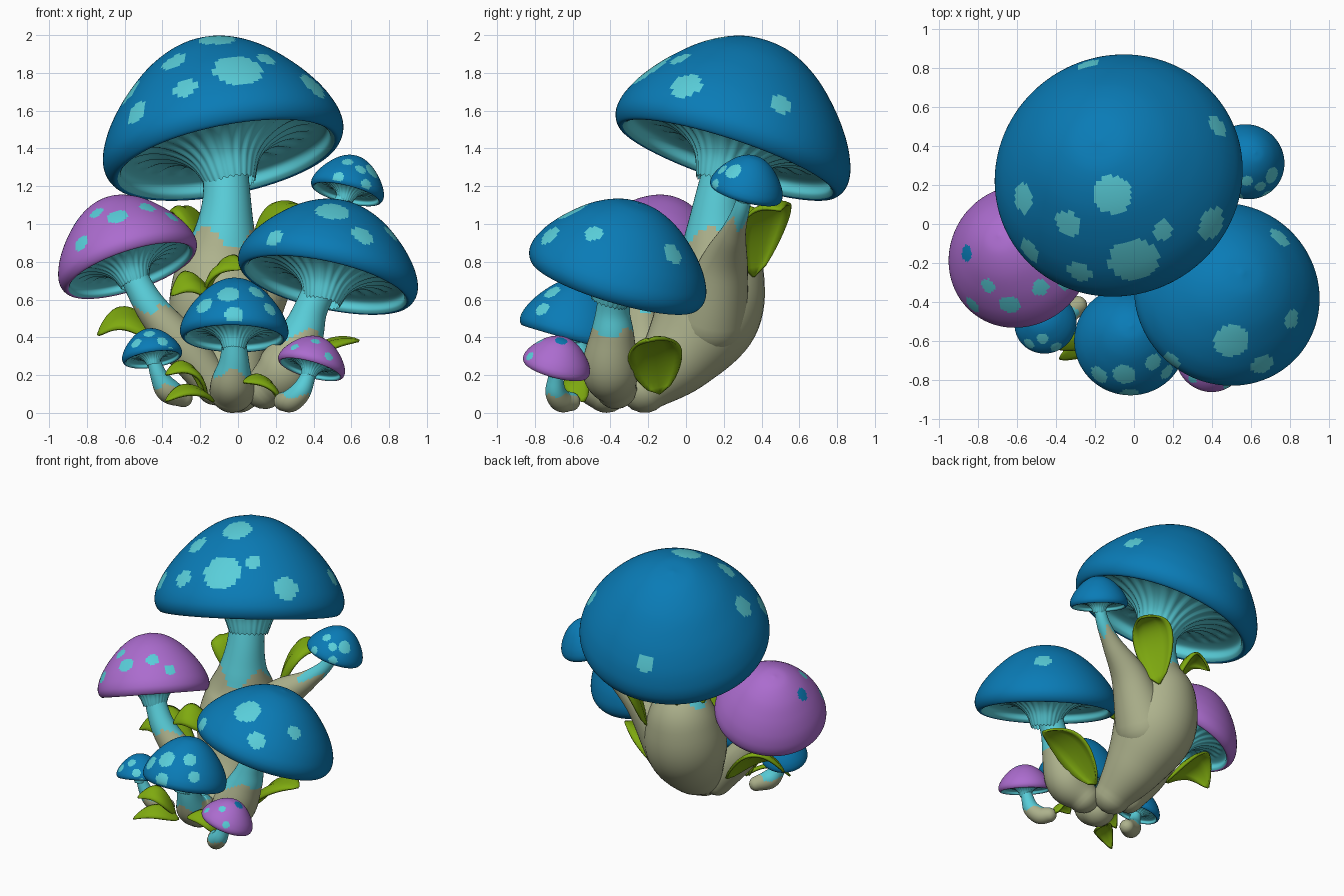
import bpy, bmesh, math
from mathutils import Vector, Quaternion
from mathutils.bvhtree import BVHTree

if "Cube" in bpy.data.objects:
    bpy.data.objects.remove(bpy.data.objects["Cube"])


def material(name, rgb):
    m = bpy.data.materials.new(name)
    m.use_nodes = True
    m.diffuse_color = (*rgb, 1)
    bsdf = next(n for n in m.node_tree.nodes if n.type == 'BSDF_PRINCIPLED')
    bsdf.inputs["Base Color"].default_value = (*rgb, 1)
    return m


blue = material("cap blue", (0.003, 0.2, 0.47))
purple = material("cap purple", (0.41, 0.15, 0.62))
cyan = material("pale cyan", (0.1, 0.62, 0.7))
cream = material("stem cream", (0.42, 0.445, 0.265))
green = material("leaf green", (0.21, 0.4, 0.005))


def spline(points, steps):
    """Catmull-Rom interpolation through points of any dimension."""
    p = [Vector(q) for q in points]
    p = [p[0] * 2 - p[1]] + p + [p[-1] * 2 - p[-2]]
    out = []
    for a, b, c, d in zip(p, p[1:], p[2:], p[3:]):
        for k in range(steps):
            t = k / steps
            out.append((b * 2 + (c - a) * t + (a * 2 - b * 5 + c * 4 - d) * t * t
                        + (b * 3 - a - c * 3 + d) * t ** 3) / 2)
    return out + [p[-2]]


def grid(bm, rows, closed):
    """Bridge rows of points with quads and return them per row."""
    vs = [[bm.verts.new(co) for co in row] for row in rows]
    bands = []
    for r, s in zip(vs, vs[1:]):
        n = len(r)
        bands.append([bm.faces.new((r[i], r[(i + 1) % n], s[(i + 1) % n], s[i]))
                      for i in range(n if closed else n - 1)])
    return bands


def finish(name, bm, mats):
    bmesh.ops.remove_doubles(bm, verts=bm.verts, dist=0.0001)
    bmesh.ops.recalc_face_normals(bm, faces=bm.faces)
    me = bpy.data.meshes.new(name)
    bm.to_mesh(me)
    bm.free()
    for m in mats:
        me.materials.append(m)
    ob = bpy.data.objects.new(name, me)
    bpy.context.scene.collection.objects.link(ob)
    for poly in me.polygons:
        poly.use_smooth = True
    return ob


DOME = [(0, 1), (.25, .95), (.5, .795), (.72, .565), (.88, .335), (.97, .14), (1, 0)]
UNDER = [(.985, -.09), (.935, -.15), (.88, -.12), (.84, -.03), (.62, .01),
         (.42, -.05), (.28, -.17), (.2, -.36)]
STEPS, SEGMENTS = 8, 128


def cap(name, centre, radius, height, axis, colour, front, top, odd):
    """Lathed cap with a rolled lip, ridged gills and round spots."""
    c = Vector(centre)
    turn = Vector((0, 0, 1)).rotation_difference(Vector(axis).normalized())
    profile = [(r * radius, h * height) for r, h in DOME]
    profile += [(r * radius, h * radius) for r, h in UNDER]
    curve = spline(profile, STEPS)
    ring = (len(DOME) + 1) * STEPS + STEPS // 2
    rows = []
    for j, (r, h) in enumerate(curve):
        ridge = 0.01 * radius if j > ring + 2 * STEPS else 0
        row = []
        for i in range(SEGMENTS):
            a = math.tau * i / SEGMENTS
            local = Vector((r * math.cos(a), r * math.sin(a), h + ridge * math.cos(24 * a)))
            row.append(c + turn @ local)
        rows.append(row)
    bm = bmesh.new()
    bands = grid(bm, rows, True)
    tree = BVHTree.FromBMesh(bm)
    # spots are projected onto the cap from the front or from above
    marks = [((x, -5, z), (0, 1, 0), s, 1) for x, z, s in front]
    marks += [((x, y, 5), (0, 0, -1), s, 1) for x, y, s in top]
    marks += [((x, y, 5), (0, 0, -1), s, 2) for x, y, s in odd]
    spots = []
    for start, way, size, slot in marks:
        hit = tree.ray_cast(Vector(start), Vector(way))[0]
        if hit:
            spots.append((hit, size, slot))
    for j, band in enumerate(bands):
        for f in band:
            if j >= ring:
                f.material_index = 1
            elif j < len(DOME) * STEPS:
                mid = f.calc_center_median()
                for hit, size, slot in spots:
                    if (mid - hit).length < size:
                        f.material_index = slot
    finish(name, bm, [colour, cyan, blue])


def stem(name, path, split):
    """Tapered tube with a rounded foot, cream below the split height."""
    pts = spline(path, 8)
    pos, rad = [p.to_3d() for p in pts], [p[3] for p in pts]
    t0 = (pos[1] - pos[0]).normalized()
    foot = [math.radians(a) for a in (89.9, 70, 50, 30, 15)]
    pos = [pos[0] - t0 * rad[0] * math.sin(a) for a in foot] + pos
    rad = [rad[0] * math.cos(a) for a in foot] + rad
    u, old, rows, n = t0.orthogonal().normalized(), t0, [], 40
    for k, (p, r) in enumerate(zip(pos, rad)):
        t = (pos[min(k + 1, len(pos) - 1)] - pos[max(k - 1, 0)]).normalized()
        u = old.rotation_difference(t) @ u
        v, old = t.cross(u), t
        rows.append([p + (u * math.cos(a) + v * math.sin(a)) * r
                     for a in (math.tau * i / n for i in range(n))])
    bm = bmesh.new()
    for band in grid(bm, rows, True):
        for i, f in enumerate(band):
            wave = 0.2 * max(rad) * math.sin(i * math.tau * 3 / n)
            f.material_index = int(f.calc_center_median().z > split + wave)
    finish(name, bm, [cream, cyan])


def mushroom(name, centre, radius, height, axis, colour, path, split,
             front=(), top=(), odd=()):
    cap(name + "_cap", centre, radius, height, axis, colour, front, top, odd)
    stem(name + "_stem", path + [(*centre, radius * 0.19)], split)


def leaf(name, base, mid, tip, width, roll):
    """Arched, cupped leaf with a central crease, rolled about its length."""
    a, m, b = Vector(base), Vector(mid), Vector(tip)
    ctrl = m * 2 - (a + b) / 2
    flat = Vector((b.x - a.x, b.y - a.y, 0))
    side = Quaternion(flat, math.radians(roll)) @ Vector((-flat.y, flat.x, 0)).normalized()
    rows, n = [], 18
    for k in range(n + 1):
        t = k / n
        p = a * (1 - t) ** 2 + ctrl * 2 * t * (1 - t) + b * t * t
        tangent = ((ctrl - a) * (1 - t) + (b - ctrl) * t).normalized()
        normal = tangent.cross(side)
        w = width * (0.02 + math.sin(math.pi * t ** 0.8) ** 0.75)
        rows.append([p + side * w * s + normal * w * (0.35 * abs(s) - 0.55 * s * s)
                     for s in (-1, -.75, -.4, 0, .4, .75, 1)])
    bm = bmesh.new()
    grid(bm, rows, False)
    ob = finish(name, bm, [green])
    mod = ob.modifiers.new("thickness", 'SOLIDIFY')
    mod.thickness, mod.offset = 0.016, 0


# Mushrooms
mushroom("giant", (-.08, .25, 1.43), .645, .575, (-.2, .33, 1), blue,
         [(0, -.22, .13, .13), (-.04, -.04, .3, .21), (-.08, .11, .52, .28),
          (-.09, .17, .75, .245), (-.07, .16, .95, .165), (-.06, .18, 1.16, .125)], .93,
         [(-.54, 1.59, .07)],
         [(0, -.19, .13), (-.28, -.25, .065), (-.34, 0, .07),
          (-.11, .15, .1), (.15, -.03, .055), (.4, 0, .085), (.43, .5, .06),
          (-.24, .82, .06), (-.57, .13, .075)])
mushroom("broad_left", (.478, -.36, .745), .484, .39, (.22, .3, 1), blue,
         [(.14, -.37, .13, .11), (.25, -.4, .23, .15), (.34, -.39, .42, .115),
          (.39, -.385, .56, .088)], .42,
         [(.5, 1.07, .09), (.19, .93, .05), (.66, .94, .06), (.81, .95, .05)],
         [(.75, -.07, .06)])
mushroom("purple_right", (-.585, -.165, .805), .38, .36, (-.33, .33, 1), purple,
         [(-.12, -.2, .14, .1), (-.29, -.22, .35, .11), (-.44, -.23, .53, .088),
          (-.52, -.21, .66, .075)], .55,
         [(-.83, .9, .045), (-.64, 1.04, .055), (-.48, 1.09, .045), (-.35, 1.04, .04),
          (-.75, 1.06, .04)], odd=[(-.86, -.15, .045)])
mushroom("front_middle", (-.02, -.6, .435), .287, .285, (.02, .28, 1), blue,
         [(-.03, -.42, .12, .12), (-.03, -.5, .17, .11), (-.02, -.56, .28, .078)], .21,
         [(-.05, .63, .06), (.1, .64, .045), (-.18, .57, .05), (-.02, .52, .05),
          (.17, .55, .04), (-.2, .66, .035)])
mushroom("tiny_right", (-.455, -.51, .305), .16, .145, (-.15, .3, 1), blue,
         [(-.29, -.42, .08, .05), (-.37, -.47, .12, .065), (-.42, -.5, .2, .045)], .14,
         [(-.54, .37, .03), (-.4, .38, .03), (-.47, .42, .03), (-.36, .33, .02)])
mushroom("tiny_purple", (.39, -.685, .255), .182, .155, (.28, .27, 1), purple,
         [(.24, -.61, .06, .05), (.28, -.66, .065, .06), (.33, -.69, .11, .055),
          (.365, -.69, .18, .042)], .09,
         [(.3, .35, .022), (.41, .38, .025), (.48, .3, .025)], odd=[(.47, -.66, .033)])
mushroom("high_branch", (.58, .32, 1.185), .197, .185, (.25, .27, 1), blue,
         [(.02, .13, .5, .2), (.2, .2, .78, .13), (.4, .25, .95, .068),
          (.52, .29, 1.07, .045)], 1,
         [(.65, 1.29, .03), (.53, 1.25, .03), (.68, 1.21, .03), (.58, 1.33, .03)],
         [(.71, .25, .045)])

# Leaves
leaf("right_leaf", (-.32, -.02, .28), (-.56, -.05, .51), (-.74, -.1, .41), .13, -30)
leaf("back_right_leaf", (-.14, .22, .8), (-.26, .27, 1.07), (-.38, .34, 1.0), .13, 0)
leaf("back_left_leaf", (.08, .36, .72), (.19, .42, 1.06), (.36, .5, 1.07), .14, 10)
leaf("middle_leaf", (-.1, -.12, .55), (-.23, -.22, .7), (-.35, -.26, .62), .09, -40)
leaf("upper_middle_leaf", (-.15, -.08, .6), (-.1, -.18, .78), (.03, -.24, .76), .1, 35)
leaf("left_leaf", (.22, -.14, .1), (.42, -.17, .34), (.64, -.2, .38), .14, 12)
leaf("front_right_leaf", (-.17, -.5, .08), (-.25, -.58, .24), (-.38, -.64, .2), .07, -30)
leaf("low_right_leaf", (-.13, -.52, .06), (-.25, -.62, .13), (-.38, -.69, .06), .06, -25)
leaf("front_left_leaf", (.22, -.54, .06), (.15, -.59, .17), (.03, -.64, .16), .07, -30)
